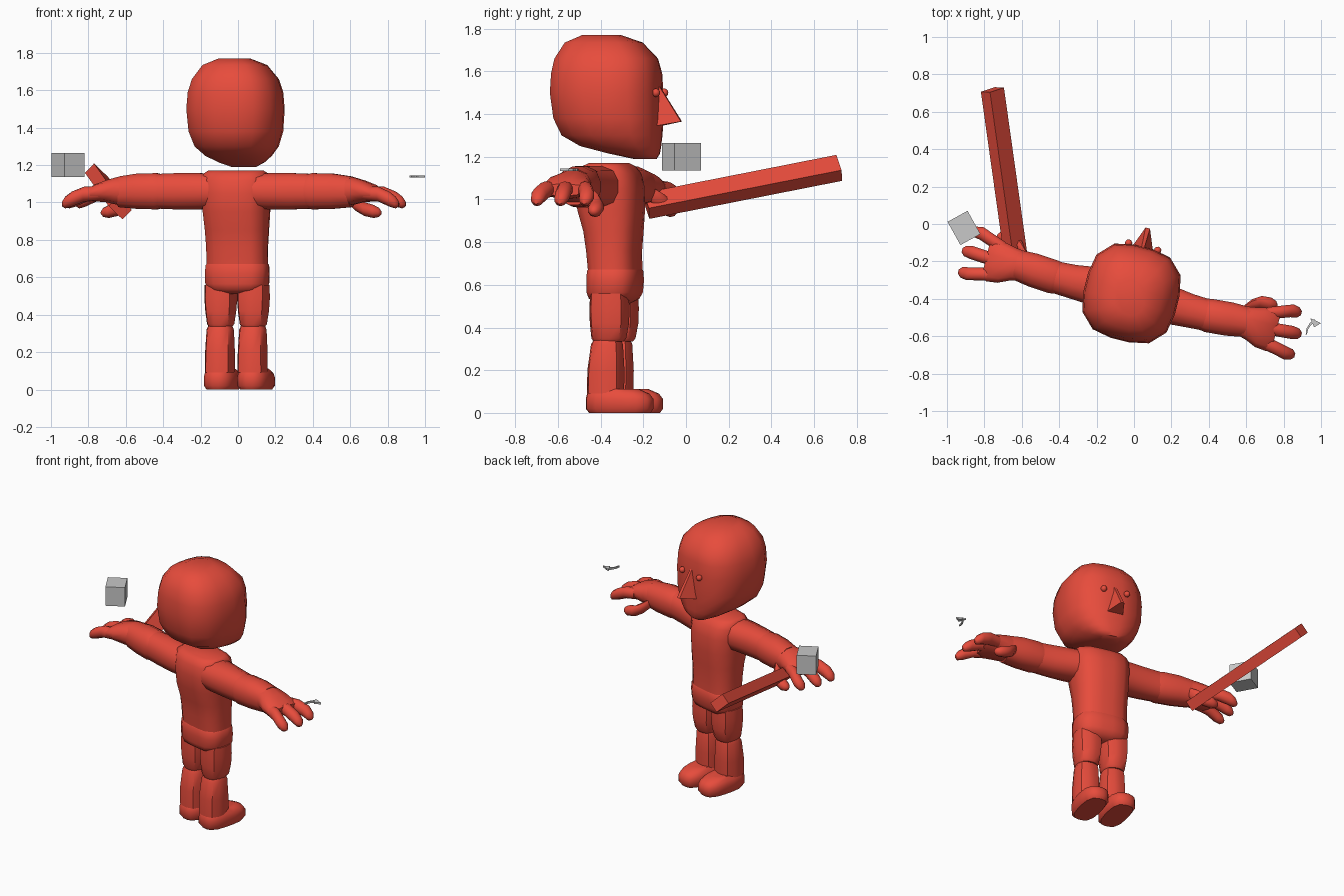
import bpy, bmesh, math
from mathutils import Vector, Matrix


def material(name, rgb):
    m = bpy.data.materials.new(name)
    m.diffuse_color = (*rgb, 1)
    return m


RED = material("red", (0.80, 0.072, 0.045))
GRAY = material("gray", (0.58, 0.58, 0.58))

# The figure is turned slightly and faces +y in its own frame
BODY = Matrix.Translation((-0.012, -0.366, 0)) @ Matrix.Rotation(math.radians(-14), 4, 'Z')
WORLD = Matrix.Identity(4)


def skin(name, rings, mat=RED, frame=BODY, smooth=True):
    """Join equal-sized loops of points into a closed surface."""
    bm = bmesh.new()
    loops = [[bm.verts.new(frame @ Vector(p)) for p in ring] for ring in rings]
    n = len(loops[0])
    for a, b in zip(loops, loops[1:]):
        for i in range(n):
            j = (i + 1) % n
            bm.faces.new((a[i], a[j], b[j], b[i]))
    bm.faces.new(loops[0])
    bm.faces.new(loops[-1])
    bmesh.ops.recalc_face_normals(bm, faces=bm.faces)
    me = bpy.data.meshes.new(name)
    bm.to_mesh(me)
    bm.free()
    me.materials.append(mat)
    ob = bpy.data.objects.new(name, me)
    bpy.context.collection.objects.link(ob)
    if smooth:
        bpy.ops.object.select_all(action='DESELECT')
        ob.select_set(True)
        bpy.context.view_layer.objects.active = ob
        bpy.ops.object.shade_smooth_by_angle(angle=math.radians(45))
    return ob


def section(ra, rb, n, power):
    """Rounded-box outline."""
    pts = []
    for i in range(n):
        t = 2 * math.pi * (i + 0.5) / n
        c, s = math.cos(t), math.sin(t)
        k = (abs(c) ** power + abs(s) ** power) ** (-1 / power)
        pts.append((ra * c * k, rb * s * k))
    return pts


def upright(name, rings, x=0, n=16, power=3.5):
    """Rings are (z, y, half width, half depth)."""
    return skin(name, [[(x + a, y + b, z) for a, b in section(rx, ry, n, power)]
                       for z, y, rx, ry in rings])


def sideways(name, side, rings, n=12, power=2.6):
    """Rings are (x, y, z, half depth, half height), mirrored by side."""
    return skin(name, [[(side * x, y + a, z + b) for a, b in section(ry, rz, n, power)]
                       for x, y, z, ry, rz in rings])


# Head, floating above the torso, chin pushed forward
upright("head", [
    (1.190, 0.180, 0.065, 0.05), (1.215, 0.128, 0.12, 0.115), (1.25, 0.062, 0.17, 0.185),
    (1.30, 0.020, 0.215, 0.23), (1.38, 0.003, 0.243, 0.25), (1.50, -0.006, 0.253, 0.257),
    (1.59, -0.006, 0.245, 0.252), (1.66, -0.008, 0.222, 0.236),
    (1.735, -0.020, 0.165, 0.178), (1.77, -0.030, 0.08, 0.09)], power=3)

# Nose wedge
skin("nose", [[(-0.008, 0.23, 1.53), (0.008, 0.23, 1.53), (0.008, 0.25, 1.53), (-0.008, 0.25, 1.53)],
              [(-0.065, 0.22, 1.34), (0.065, 0.22, 1.34), (0.012, 0.355, 1.365), (-0.012, 0.355, 1.365)]],
     smooth=False)

# Torso and pelvis
upright("torso", [
    (0.67, 0.035, 0.162, 0.113), (0.76, 0.03, 0.162, 0.117), (0.85, 0.027, 0.167, 0.127),
    (0.95, 0.016, 0.174, 0.145), (1.05, 0.012, 0.18, 0.148), (1.12, 0.008, 0.18, 0.135),
    (1.155, 0.005, 0.172, 0.11), (1.17, 0.005, 0.15, 0.08)])
upright("pelvis", [
    (0.512, 0.03, 0.09, 0.07), (0.535, 0.03, 0.15, 0.105), (0.565, 0.033, 0.168, 0.117),
    (0.62, 0.035, 0.17, 0.12), (0.665, 0.035, 0.167, 0.117), (0.68, 0.035, 0.155, 0.108)])

for side, word in ((-1, "left"), (1, "right")):
    # Leg and shoe
    upright(word + "_thigh", [
        (0.335, 0.025, 0.06, 0.07), (0.35, 0.027, 0.07, 0.08), (0.42, 0.03, 0.08, 0.09),
        (0.49, 0.03, 0.085, 0.092), (0.56, 0.03, 0.083, 0.088)], side * 0.09, 12, 3)
    upright(word + "_shin", [
        (0.09, 0.011, 0.078, 0.085), (0.20, 0.013, 0.077, 0.085),
        (0.32, 0.018, 0.071, 0.073), (0.342, 0.02, 0.062, 0.063)], side * 0.09, 12, 3)
    upright(word + "_shoe", [
        (0.0, 0.08, 0.072, 0.145), (0.02, 0.08, 0.086, 0.16), (0.065, 0.08, 0.087, 0.16),
        (0.09, 0.073, 0.08, 0.147), (0.112, 0.055, 0.062, 0.115)], side * 0.092, 16, 3)

    # Arm
    sideways(word + "_upper_arm", side, [
        (0.12, -0.01, 1.06, 0.11, 0.095), (0.20, -0.015, 1.06, 0.105, 0.098),
        (0.32, -0.02, 1.06, 0.092, 0.098), (0.42, -0.02, 1.06, 0.086, 0.094)])
    sideways(word + "_forearm", side, [
        (0.40, -0.02, 1.06, 0.087, 0.09), (0.43, -0.02, 1.06, 0.092, 0.098),
        (0.54, -0.012, 1.06, 0.092, 0.095), (0.64, -0.005, 1.057, 0.082, 0.083)])

    # Hand with three fingers and a curled thumb
    sideways(word + "_palm", side, [
        (0.60, -0.005, 1.06, 0.08, 0.078), (0.65, -0.008, 1.062, 0.09, 0.074),
        (0.71, -0.015, 1.06, 0.11, 0.058), (0.77, -0.015, 1.05, 0.117, 0.045),
        (0.80, -0.015, 1.045, 0.10, 0.028)])
    fingers = (("front", 0.065, 0.112, -0.02), ("middle", -0.01, 0.0, 0.008), ("back", -0.085, -0.115, 0.0))
    for label, y0, y1, dx in fingers:
        sideways(f"{word}_{label}_finger", side, [
            (0.72, y0, 1.05, 0.034, 0.036), (0.81 + dx, (y0 + y1) / 2, 1.045, 0.037, 0.04),
            (0.875 + dx, y1, 1.018, 0.037, 0.04), (0.91 + dx, y1, 1.0, 0.03, 0.032),
            (0.927 + dx, y1, 0.992, 0.012, 0.014)], 10, 2)
    sideways(word + "_thumb", side, [
        (0.60, 0.055, 1.03, 0.025, 0.03), (0.635, 0.09, 0.995, 0.034, 0.038),
        (0.68, 0.115, 0.965, 0.037, 0.037), (0.73, 0.12, 0.952, 0.036, 0.035),
        (0.76, 0.12, 0.947, 0.024, 0.024), (0.772, 0.12, 0.945, 0.008, 0.008)], 10, 2)

    # Eye bead
    skin(word + "_eye", [
        [(side * 0.08 + a, 0.252 + b, 1.5 + 0.02 * math.sin(t))
         for a, b in section(0.02 * math.cos(t), 0.02 * math.cos(t), 10, 2)]
        for t in (math.radians(d) for d in (-80, -50, -25, 0, 25, 50, 80))])

# Held stick with a rectangular section
start, end = Vector((-0.63, -0.185, 0.97)), Vector((-0.757, 0.718, 1.148))
d = (end - start).normalized()
e1 = Vector((0.048, 0, 0.05))
e1 = (e1 - d * e1.dot(d)).normalized() * 0.035
e2 = d.cross(e1).normalized() * 0.053
skin("stick", [[p + e1 + e2, p + e1 - e2, p - e1 - e2, p - e1 + e2] for p in (start, end)],
     frame=WORLD, smooth=False)

# Floating block beside the left hand
block = Matrix.Translation((-0.909, -0.021, 0)) @ Matrix.Rotation(math.radians(29), 4, 'Z')
skin("block", [[(a * 0.061, b * 0.071, z) for a, b in ((-1, -1), (1, -1), (1, 1), (-1, 1))]
               for z in (1.135, 1.265)], GRAY, block, False)

# Small thin hook beside the right hand
hook = [(0.918, -0.59), (0.922, -0.56), (0.94, -0.53), (0.965, -0.508),
        (0.968, -0.522), (0.947, -0.54), (0.931, -0.562), (0.925, -0.59)]
barb = [(0.942, -0.503), (1.0, -0.53), (0.963, -0.552)]
for name, outline in (("hook_stem", hook), ("hook_barb", barb)):
    skin(name, [[(x, y, z) for x, y in outline] for z in (1.133, 1.145)], GRAY, WORLD, False)
